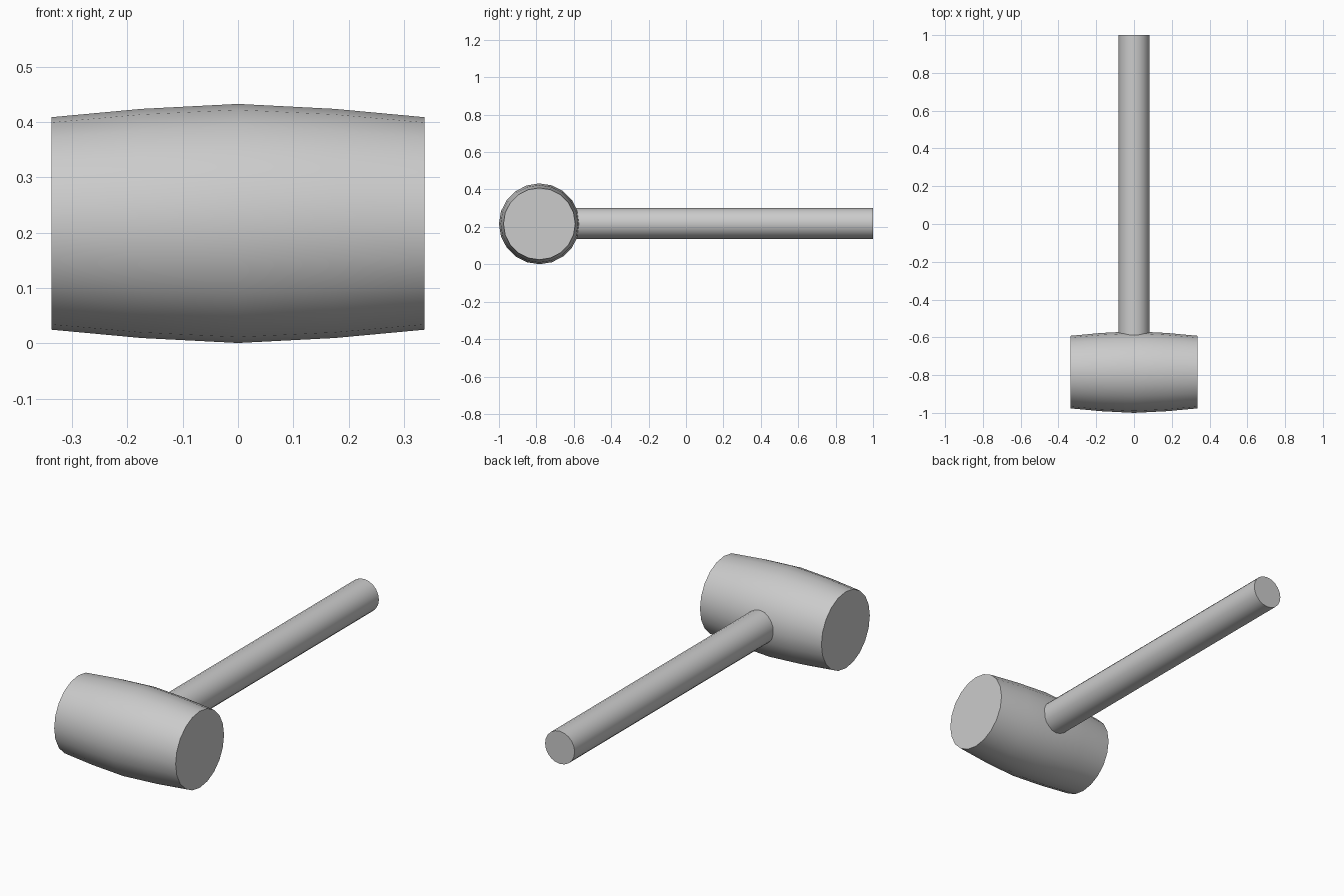
import bpy, bmesh, math

if "Cube" in bpy.data.objects:
    bpy.data.objects.remove(bpy.data.objects["Cube"])

AXIS_Z = 0.2165
HEAD_Y = -0.784


def lathe(name, profile, sides, to_world):
    """Closed solid of revolution; profile is (position along axis, radius)."""
    bm = bmesh.new()
    rings = []
    for t, r in profile:
        angles = [2 * math.pi * i / sides for i in range(sides)]
        rings.append([bm.verts.new(to_world(t, r * math.cos(a), r * math.sin(a))) for a in angles])
    for a, b in zip(rings, rings[1:]):
        for i in range(sides):
            j = (i + 1) % sides
            bm.faces.new((a[i], a[j], b[j], b[i]))
    bm.faces.new(rings[0])
    bm.faces.new(rings[-1])
    bmesh.ops.recalc_face_normals(bm, faces=bm.faces)
    mesh = bpy.data.meshes.new(name)
    bm.to_mesh(mesh)
    bm.free()
    obj = bpy.data.objects.new(name, mesh)
    bpy.context.collection.objects.link(obj)
    bpy.ops.object.select_all(action='DESELECT')
    obj.select_set(True)
    bpy.context.view_layer.objects.active = obj
    bpy.ops.object.shade_smooth_by_angle(angle=math.radians(35))
    return obj


# Barrel-shaped mallet head, lying along x
half = [(0.175, 0.207), (0.337, 0.192)]
head_profile = [(-x, r) for x, r in reversed(half)] + [(0, 0.216)] + half
lathe("mallet_head", head_profile, 20, lambda t, u, v: (t, HEAD_Y + u, AXIS_Z + v))

# Straight round handle along y, set into the back of the head
lathe("handle", [(-0.66, 0.082), (1.0, 0.082)], 20, lambda t, u, v: (u, t, AXIS_Z + 0.002 + v))
